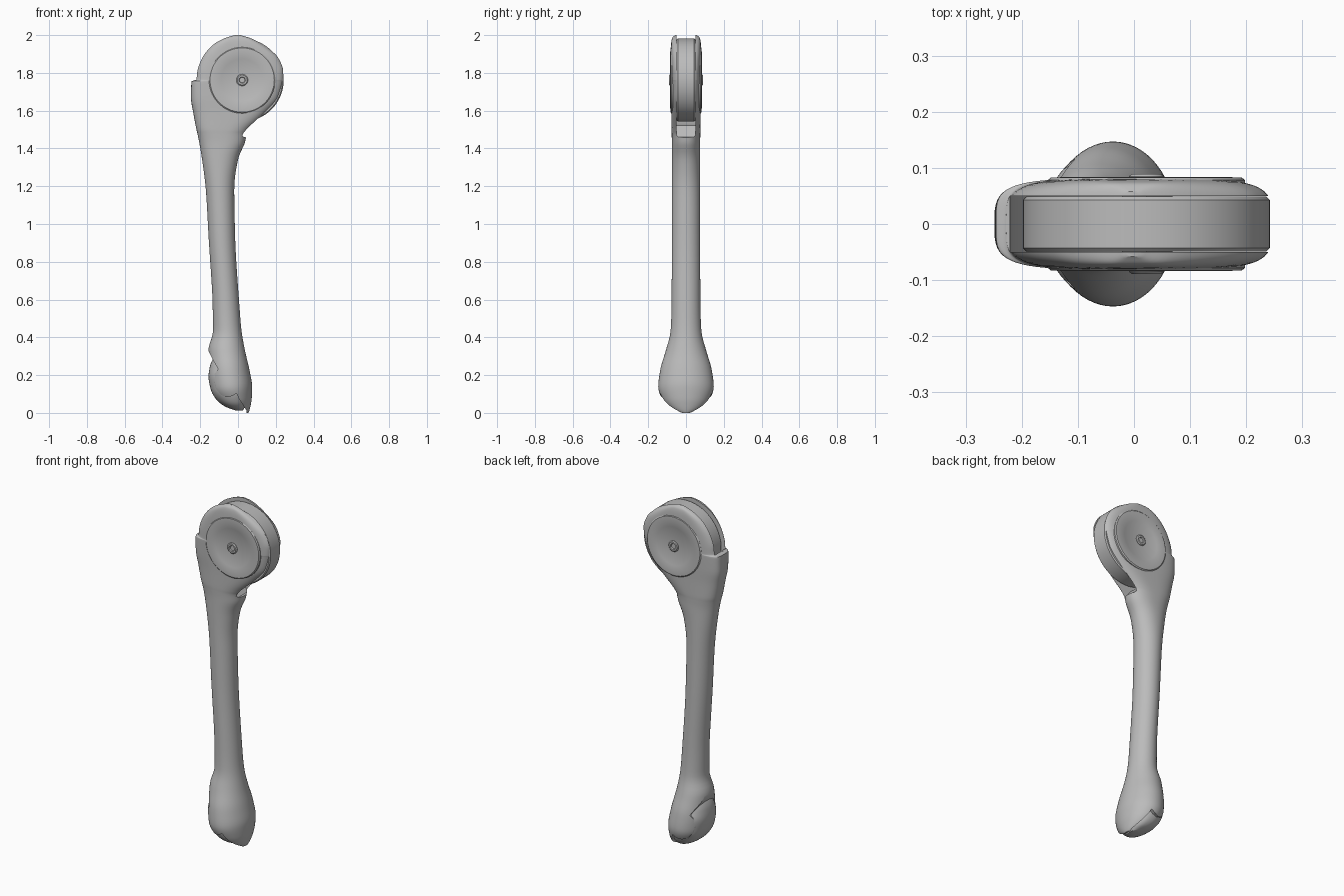
import bpy
import bmesh
import math
from mathutils import Matrix, Vector

if "Cube" in bpy.data.objects:
    bpy.data.objects.remove(bpy.data.objects["Cube"], do_unlink=True)

grey = bpy.data.materials.new("plain grey")
grey.use_nodes = True
grey.diffuse_color = (0.5, 0.5, 0.5, 1)
grey.node_tree.nodes["Principled BSDF"].inputs["Base Color"].default_value = (0.5, 0.5, 0.5, 1)

AXLE = Vector((0.022, 0, 1.762))


def finish(bm, name):
    bmesh.ops.recalc_face_normals(bm, faces=bm.faces)
    mesh = bpy.data.meshes.new(name)
    bm.to_mesh(mesh)
    bm.free()
    mesh.materials.append(grey)
    obj = bpy.data.objects.new(name, mesh)
    bpy.context.collection.objects.link(obj)
    return obj


def smooth(obj, angle=35):
    bpy.ops.object.select_all(action='DESELECT')
    obj.select_set(True)
    bpy.context.view_layer.objects.active = obj
    bpy.ops.object.shade_smooth_by_angle(angle=math.radians(angle))


def monotone(values, t):
    """Smooth interpolation without overshoot."""
    last = len(values) - 1
    i = min(int(t), last - 1)
    f = t - i

    def slope(k):
        if k == 0 or k == last:
            return 0 if k == 0 else values[k] - values[k - 1]
        a, b = values[k] - values[k - 1], values[k + 1] - values[k]
        return 2 * a * b / (a + b) if a * b > 0 else 0

    a, b = values[i], values[i + 1]
    m, n = slope(i), slope(i + 1)
    return (a + m * f * (1 - f) ** 2 - n * f * f * (1 - f)
            + (b - a) * f * f * (3 - 2 * f))


def loft(name, rows, steps=5, sides=64):
    """Rows: height, min x, max x, half depth, squareness."""
    bm = bmesh.new()
    columns = list(zip(*rows))
    rings = []
    for k in range((len(rows) - 1) * steps + 1):
        z, left, right, depth, square = (monotone(c, k / steps) for c in columns)
        ring = []
        for s in range(sides):
            c, d = math.cos(math.tau * s / sides), math.sin(math.tau * s / sides)
            x = math.copysign(abs(c) ** (2 / square), c)
            y = math.copysign(abs(d) ** (2 / square), d)
            ring.append(bm.verts.new(((left + right) / 2 + x * (right - left) / 2, y * depth, z)))
        rings.append(ring)
    for low, high in zip(rings, rings[1:]):
        for s in range(sides):
            t = (s + 1) % sides
            bm.faces.new((low[s], low[t], high[t], high[s]))
    bm.faces.new(rings[0])
    bm.faces.new(rings[-1])
    return finish(bm, name)


def prism(name, points, depth):
    bm = bmesh.new()
    face = bm.faces.new([bm.verts.new((x, -depth, z)) for x, z in points])
    new = bmesh.ops.extrude_face_region(bm, geom=[face])["geom"]
    bmesh.ops.translate(bm, vec=(0, 2 * depth, 0),
                        verts=[v for v in new if isinstance(v, bmesh.types.BMVert)])
    return finish(bm, name)


def lathe(name, profile, side=1, segments=72):
    """Turn (radius, y) points about the axle."""
    bm = bmesh.new()
    verts = [bm.verts.new((r, y * side, 0)) for r, y in profile]
    edges = [bm.edges.new(pair) for pair in zip(verts, verts[1:])]
    bmesh.ops.spin(bm, geom=verts + edges, cent=(0, 0, 0), axis=(0, 1, 0),
                   angle=math.tau, steps=segments, use_duplicate=False)
    bmesh.ops.remove_doubles(bm, verts=bm.verts, dist=0.0001)
    bmesh.ops.transform(bm, matrix=Matrix.Translation(AXLE), verts=bm.verts)
    obj = finish(bm, name)
    smooth(obj, 30)
    return obj


def cut(obj, cutter):
    mod = obj.modifiers.new("cut", 'BOOLEAN')
    mod.operation = 'DIFFERENCE'
    mod.solver = 'EXACT'
    mod.object = cutter
    bpy.context.view_layer.objects.active = obj
    bpy.ops.object.modifier_apply(modifier=mod.name)
    bpy.data.objects.remove(cutter, do_unlink=True)


# Limb: bulb, slim shaft and flat round head
limb = loft("limb", [
    (0, 0.035, 0.055, 0.02, 2),
    (0.012, -0.03, 0.06, 0.06, 2),
    (0.04, -0.08, 0.067, 0.1, 2),
    (0.08, -0.125, 0.073, 0.13, 2),
    (0.14, -0.15, 0.075, 0.147, 2),
    (0.23, -0.157, 0.06, 0.136, 2),
    (0.33, -0.157, 0.037, 0.107, 2),
    (0.44, -0.132, 0.018, 0.081, 2),
    (0.6, -0.135, 0.005, 0.076, 2),
    (0.92, -0.155, -0.015, 0.075, 2),
    (1.18, -0.17, -0.02, 0.075, 2),
    (1.34, -0.19, 0, 0.075, 2.1),
    (1.43, -0.205, 0.036, 0.075, 2.3),
    (1.475, -0.214, 0.046, 0.076, 2.5),
    (1.5, -0.22, 0.062, 0.077, 2.7),
    (1.59, -0.237, 0.155, 0.078, 3.2),
    (1.67, -0.249, 0.219, 0.08, 3.8),
    (1.755, -0.246, 0.242, 0.081, 4.3),
    (1.762, -0.228, 0.243, 0.081, 4.4),
    (1.81, -0.222, 0.246, 0.081, 4.4),
    (1.88, -0.195, 0.219, 0.081, 4.4),
    (1.95, -0.135, 0.135, 0.079, 4.4),
    (1.985, -0.07, 0.066, 0.073, 4.4),
    (2, -0.02, 0.015, 0.058, 4.4)])

# Slot in the head, open over the top and down the +x side
arc = [math.radians(180 + 5 * k) for k in range(17)]
slot = [(AXLE.x + 0.243 * math.cos(a), AXLE.z + 0.243 * math.sin(a)) for a in arc]
slot += [(0.03, 1.46), (0.3, 1.44), (0.3, 2.1), (-0.3, 2.1), (-0.3, AXLE.z + 0.002)]
cut(limb, prism("slot_cutter", slot, 0.05))

# Opening in the bulb where the joint core shows
opening = [(-0.3, 0.34), (-0.158, 0.332), (-0.135, 0.285), (-0.105, 0.232), (-0.125, 0.205),
           (-0.128, 0.165), (-0.115, 0.125), (-0.09, 0.095), (-0.06, 0.083),
           (-0.03, 0.09), (-0.008, 0.104), (0.005, 0.075), (0.045, 0.012),
           (0.05, -0.1), (-0.3, -0.1)]
cut(limb, prism("opening_cutter", opening, 0.3))
smooth(limb)

# Joint core nested in the bulb
core = loft("joint_core", [
    (0.012, -0.01, 0.025, 0.03, 2.3),
    (0.03, -0.06, 0.035, 0.075, 2.3),
    (0.06, -0.105, 0.045, 0.105, 2.3),
    (0.12, -0.143, 0.05, 0.125, 2.3),
    (0.19, -0.156, 0.04, 0.125, 2.3),
    (0.24, -0.15, 0.03, 0.113, 2.3),
    (0.275, -0.138, 0.015, 0.1, 2.3),
    (0.31, -0.112, 0, 0.08, 2.3)])
smooth(core)

# Roller filling the slot
lathe("roller", [(0, -0.049), (0.214, -0.049), (0.22, -0.043),
                 (0.22, 0.043), (0.214, 0.049), (0, 0.049)])

# Round cover and hub screw on each face of the head
for label, side in (("front", -1), ("back", 1)):
    lathe(label + "_cover", [(0.176, 0.06), (0.176, 0.078), (0.17, 0.083), (0.118, 0.084),
                             (0.112, 0.0815), (0, 0.0815)], side)
    lathe(label + "_hub", [(0.031, 0.07), (0.031, 0.085), (0.026, 0.089), (0.017, 0.089),
                           (0.014, 0.083), (0, 0.083)], side, 32)
